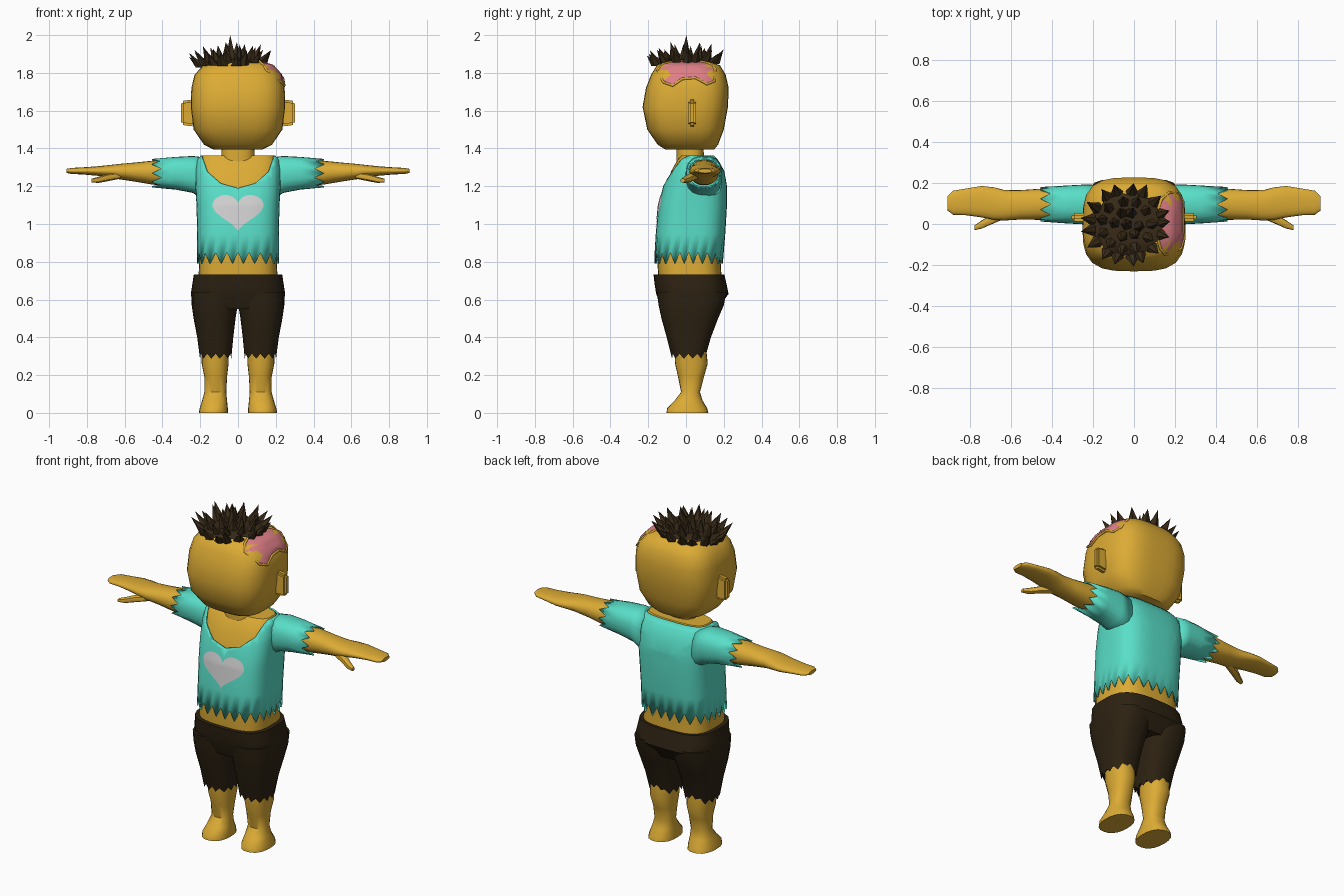
import bpy, bmesh, math, random
from mathutils import Vector
from mathutils.bvhtree import BVHTree

if "Cube" in bpy.data.objects:
    bpy.data.objects.remove(bpy.data.objects["Cube"], do_unlink=True)
random.seed(4)


def material(name, rgb):
    mat = bpy.data.materials.new(name)
    mat.use_nodes = True
    mat.diffuse_color = (*rgb, 1)
    shader = mat.node_tree.nodes["Principled BSDF"]
    shader.inputs["Base Color"].default_value = (*rgb, 1)
    shader.inputs["Roughness"].default_value = 0.8
    return mat


SKIN = material("mustard_skin", (0.72, 0.41, 0.035))
TEAL = material("teal_cloth", (0.1, 0.74, 0.58))
DARK = material("dark_brown_cloth", (0.026, 0.016, 0.006))
HAIR = material("brown_hair", (0.04, 0.024, 0.009))
PINK = material("pink_flesh", (0.73, 0.21, 0.24))
PALE = material("pale_grey_print", (0.65, 0.65, 0.65))


def finish(bm, name, mat, mirror=False, smooth=40, thickness=0):
    mesh = bpy.data.meshes.new(name)
    bm.to_mesh(mesh)
    obj = bpy.data.objects.new(name, mesh)
    bpy.context.collection.objects.link(obj)
    mesh.materials.append(mat)
    if thickness:
        mod = obj.modifiers.new("thickness", "SOLIDIFY")
        mod.thickness, mod.offset = thickness, -1
    if mirror:
        obj.modifiers.new("mirror", "MIRROR")
    if smooth:
        bpy.ops.object.select_all(action="DESELECT")
        obj.select_set(True)
        bpy.context.view_layer.objects.active = obj
        bpy.ops.object.shade_smooth_by_angle(angle=math.radians(smooth))
    return obj


def loft(rings, axis="z", power=2.6, segments=24, caps=True, zigzag=0, zigzag_ring=0, grow=0):
    """Skin rounded-box rings given as (position, a min, a max, b min, b max)."""
    bm = bmesh.new()
    loops = []
    for i, (pos, a0, a1, b0, b1) in enumerate(rings):
        loop = []
        for k in range(segments):
            t = math.tau * k / segments
            c, s = math.cos(t), math.sin(t)
            r = (abs(c) ** power + abs(s) ** power) ** (-1 / power)
            a = (a0 + a1) / 2 + ((a1 - a0) / 2 + grow) * r * c
            b = (b0 + b1) / 2 + ((b1 - b0) / 2 + grow) * r * s
            p = pos + (zigzag * (-1) ** k if i == zigzag_ring % len(rings) else 0)
            loop.append(bm.verts.new((a, b, p) if axis == "z" else (p, a, b)))
        loops.append(loop)
    for lo, hi in zip(loops, loops[1:]):
        for k in range(segments):
            j = (k + 1) % segments
            bm.faces.new((lo[k], lo[j], hi[j], hi[k]))
    if caps:
        bm.faces.new(loops[0][::-1])
        bm.faces.new(loops[-1])
    bmesh.ops.recalc_face_normals(bm, faces=bm.faces)
    return bm


def decal(name, mat, tree, outline, place, direction, lift=0.004, steps=6):
    """Drape a filled outline over a surface and return its edge points."""
    direction = Vector(direction).normalized()
    cu = sum(p[0] for p in outline) / len(outline)
    cv = sum(p[1] for p in outline) / len(outline)

    def drape(u, v):
        hit = tree.ray_cast(Vector(place(u, v)) - direction * 2, direction)[0]
        return hit - direction * lift
    bm = bmesh.new()
    centre = bm.verts.new(drape(cu, cv))
    rings = []
    for s in range(1, steps + 1):
        f = s / steps
        rings.append([bm.verts.new(drape(cu + (u - cu) * f, cv + (v - cv) * f)) for u, v in outline])
    n = len(outline)
    for k in range(n):
        j = (k + 1) % n
        bm.faces.new((centre, rings[0][k], rings[0][j]))
        for lo, hi in zip(rings, rings[1:]):
            bm.faces.new((lo[k], hi[k], hi[j], lo[j]))
    bm.normal_update()
    if sum((f.normal * f.calc_area() for f in bm.faces), Vector()).dot(direction) > 0:
        bmesh.ops.reverse_faces(bm, faces=bm.faces)
    edge = [v.co.copy() for v in rings[-1]]
    finish(bm, name, mat)
    return edge


# Head, neck and ears
head_bm = loft([(1.395, -.13, .13, -.11, .15), (1.42, -.18, .18, -.15, .17),
                (1.5, -.235, .235, -.205, .2), (1.62, -.25, .25, -.23, .222),
                (1.72, -.247, .247, -.212, .226), (1.79, -.23, .23, -.185, .21),
                (1.84, -.185, .185, -.155, .18), (1.862, -.11, .11, -.1, .12)], power=3.4, segments=32)
head_tree = BVHTree.FromBMesh(head_bm)
finish(head_bm, "head", SKIN)
finish(loft([(1.3, -.09, .09, -.05, .1), (1.43, -.085, .085, -.05, .09)]), "neck", SKIN)
ear = bmesh.new()
bmesh.ops.create_cube(ear, size=1)
for v in ear.verts:
    outer = v.co.x > 0
    v.co = (.303 if outer else .23, .033 + v.co.y * .042, 1.588 + v.co.z * (.125 if outer else .145))
bmesh.ops.bevel(ear, geom=ear.edges[:], offset=.012, segments=2, affect="EDGES")
finish(ear, "ears", SKIN, mirror=True)

# Exposed pink patch with a raised skin rim, on the upper left of the head
patch = [(-.15, .07), (-.12, .11), (-.05, .135), (.05, .135), (.12, .11), (.155, .06),
         (.15, -.02), (.11, -.045), (.05, -.02), (-.02, -.025), (-.07, -.055), (-.12, -.03)]
edge = decal("head_patch", PINK, head_tree, patch,
             lambda y, v: (.2 - v * .7, y, 1.765 + v * .7), (-1, 0, -1))
curve = bpy.data.curves.new("patch_rim", "CURVE")
curve.dimensions, curve.bevel_depth, curve.bevel_resolution = "3D", .007, 1
line = curve.splines.new("POLY")
line.points.add(len(edge) - 1)
line.use_cyclic_u = True
for point, co in zip(line.points, edge):
    point.co = (*co, 1)
curve.materials.append(SKIN)
bpy.context.collection.objects.link(bpy.data.objects.new("patch_rim", curve))

# Hair cap and spikes
hx, hy = -.035, -.003
cap = []
for k in range(28):
    t = math.tau * k / 28
    wide = .172 if math.cos(t) > 0 else .165
    r = 1 + .05 * (-1) ** k
    cap.append((hx + wide * r * math.cos(t), hy + .155 * r * math.sin(t)))
decal("hair_cap", HAIR, head_tree, cap, lambda x, y: (x, y, 2), (0, 0, -1), lift=.012)
hair = bmesh.new()
for radius, count in ((0, 1), (.055, 6), (.105, 11), (.15, 17)):
    for k in range(count):
        t = math.tau * (k + random.uniform(-.2, .2)) / count
        x, y = hx + radius * 1.05 * math.cos(t), hy + radius * math.sin(t)
        z = head_tree.ray_cast(Vector((x, y, 3)), Vector((0, 0, -1)))[0].z
        lean = .06 * radius / .15 + random.uniform(-.01, .01)
        height = random.uniform(.095, .125) - .3 * radius
        tip = hair.verts.new((x + lean * math.cos(t), y + lean * math.sin(t),
                              min(z + height, 1.985) if radius else 2))
        base = [hair.verts.new((x + .033 * math.cos(a), y + .033 * math.sin(a), z - .005))
                for a in (t + math.tau * i / 5 for i in range(5))]
        for i in range(5):
            hair.faces.new((base[i], base[(i + 1) % 5], tip))
finish(hair, "hair_spikes", HAIR, smooth=0)

# Torso skin and shirt body share one set of rings
trunk = [(.82, -.215, .215, -.163, .192), (.95, -.213, .213, -.157, .205), (1.1, -.217, .217, -.142, .214),
         (1.2, -.222, .222, -.118, .214), (1.28, -.224, .224, -.088, .2),
         (1.335, -.215, .215, -.058, .17), (1.362, -.195, .195, -.035, .145)]
finish(loft([(.69, -.22, .22, -.155, .2)] + trunk, power=3.2, segments=48, grow=-.01), "torso", SKIN)
shirt = loft(trunk, power=3.2, segments=48, caps=False, zigzag=.03, grow=.003)

# Scooped neckline cut into the front of the shirt
half = [(.2, 1.38), (.165, 1.28), (.09, 1.215), (0, 1.19)]
scoop = half + [(-x, z) for x, z in half[-2::-1]]
planes = [(Vector((a[0], 0, a[1])), Vector((a[1] - b[1], 0, b[0] - a[0]))) for a, b in zip(scoop, scoop[1:])]
for co, no in planes + [(Vector((0, .03, 0)), Vector((0, 1, 0)))]:
    zone = [f for f in shirt.faces if f.calc_center_median().z > 1.1]
    geom = zone + list({e for f in zone for e in f.edges}) + list({v for f in zone for v in f.verts})
    bmesh.ops.bisect_plane(shirt, geom=geom, dist=1e-5, plane_co=co, plane_no=no)
middle = Vector((0, 0, 1.3))
signs = [1 if (middle - co).dot(no) > 0 else -1 for co, no in planes]
doomed = []
for f in shirt.faces:
    c = f.calc_center_median()
    if c.y < .03 and all((c - co).dot(no) * s > 0 for (co, no), s in zip(planes, signs)):
        doomed.append(f)
bmesh.ops.delete(shirt, geom=doomed, context="FACES")
shirt_tree = BVHTree.FromBMesh(shirt)
finish(shirt, "shirt_body", TEAL, thickness=.009)
finish(loft([(.17, .0, .19, 1.12, 1.352), (.24, -.002, .192, 1.165, 1.36), (.33, .003, .187, 1.182, 1.355),
             (.43, .012, .18, 1.192, 1.346)], axis="x", segments=20, caps=False,
            zigzag=.025, zigzag_ring=-1), "sleeves", TEAL, mirror=True, thickness=.008)

# Heart print on the chest
heart = []
for k in range(40):
    t = math.tau * (k + .5) / 40
    v = 13 * math.cos(t) - 5 * math.cos(2 * t) - 2 * math.cos(3 * t) - math.cos(4 * t)
    heart.append((.135 * math.sin(t) ** 3, 1.074 + v * .0067))
decal("chest_heart", PALE, shirt_tree, heart, lambda x, z: (x, 0, z), (0, 1, 0))

# Arms with flat mitten hands and thumbs
finish(loft([(.34, .025, .165, 1.205, 1.34), (.45, .02, .172, 1.208, 1.335), (.55, .022, .165, 1.225, 1.325),
             (.63, .017, .165, 1.237, 1.318), (.68, .02, .178, 1.248, 1.312), (.74, .032, .185, 1.255, 1.306),
             (.82, .043, .172, 1.262, 1.3), (.88, .045, .162, 1.265, 1.297), (.907, .065, .135, 1.27, 1.292)],
            axis="x", power=2.3, segments=20), "arms", SKIN, mirror=True)
finish(loft([(.62, .03, .08, 1.24, 1.275), (.69, .0, .05, 1.226, 1.266), (.74, -.022, .018, 1.217, 1.25),
             (.775, -.03, -.006, 1.22, 1.24)], axis="x", segments=10), "thumbs", SKIN, mirror=True)

# Ragged shorts
finish(loft([(.55, -.235, .235, -.125, .17), (.63, -.25, .25, -.158, .225), (.68, -.242, .242, -.166, .215),
             (.733, -.234, .234, -.172, .203)], power=3, segments=32), "shorts_hips", DARK)
finish(loft([(.3, .035, .202, -.075, .1), (.4, .025, .216, -.102, .132), (.5, .013, .235, -.13, .17),
             (.57, .002, .245, -.145, .2), (.64, .002, .246, -.155, .215)], power=2.8, segments=24,
            zigzag=.013), "shorts_legs", DARK, mirror=True)

# Lower legs and feet
finish(loft([(0, .053, .207, -.103, .118), (.025, .054, .203, -.1, .112), (.065, .058, .19, -.06, .088),
             (.11, .062, .178, -.026, .074), (.19, .058, .178, -.042, .095), (.26, .05, .192, -.058, .115),
             (.36, .05, .195, -.06, .105)], power=2.4, segments=20), "legs", SKIN, mirror=True)
